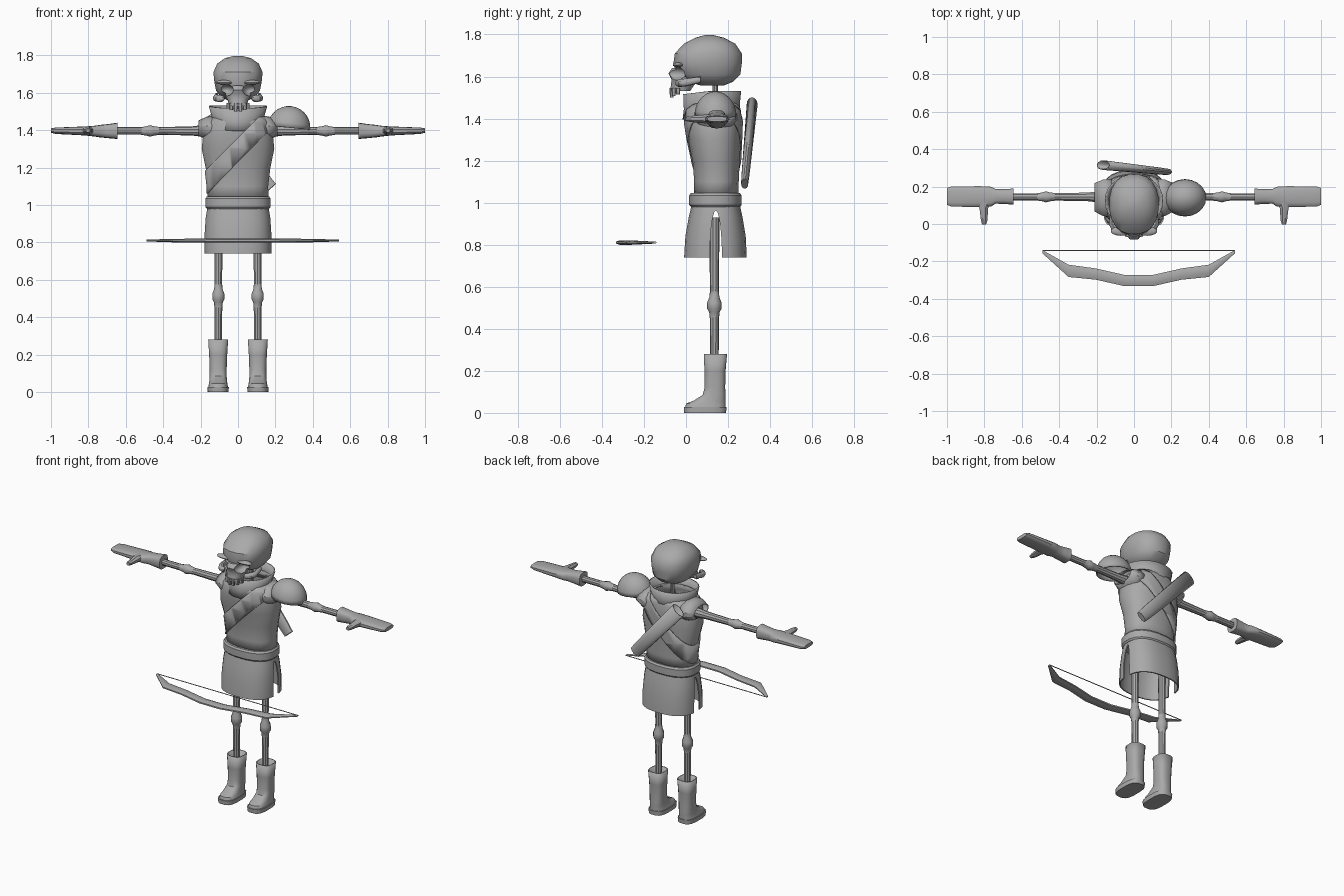
import bpy, bmesh, math
from mathutils import Matrix, Vector

if "Cube" in bpy.data.objects:
    bpy.data.objects.remove(bpy.data.objects["Cube"], do_unlink=True)

GREY = (0.4, 0.4, 0.4, 1)
mat = bpy.data.materials.new("plain grey")
mat.use_nodes = True
mat.diffuse_color = GREY
mat.node_tree.nodes["Principled BSDF"].inputs["Base Color"].default_value = GREY
parts = []


def make(name, bm, mirror=False, shell=0):
    bmesh.ops.recalc_face_normals(bm, faces=bm.faces[:])
    mesh = bpy.data.meshes.new(name)
    bm.to_mesh(mesh)
    bm.free()
    mesh.materials.append(mat)
    ob = bpy.data.objects.new(name, mesh)
    bpy.context.collection.objects.link(ob)
    if shell:
        mod = ob.modifiers.new("Shell", 'SOLIDIFY')
        mod.thickness, mod.offset = shell, -1
    if mirror:
        mod = ob.modifiers.new("Mirror", 'MIRROR')
        mod.use_mirror_merge = False
    parts.append(ob)
    return ob


def loft_mesh(rings, axis='Z', sides=16, power=2.0, ends="both"):
    """Skin rings of (t, u0, u1, v0, v1) along an axis."""
    bm = bmesh.new()
    loops = []
    for t, u0, u1, v0, v1 in rings:
        loop = []
        for i in range(sides):
            a = math.tau * (i + 0.5) / sides
            c, s = math.cos(a), math.sin(a)
            c = math.copysign(abs(c) ** (2 / power), c)
            s = math.copysign(abs(s) ** (2 / power), s)
            u = (u0 + u1 + (u1 - u0) * c) / 2
            v = (v0 + v1 + (v1 - v0) * s) / 2
            co = {'Z': (u, v, t), 'X': (t, u, v), 'Y': (u, t, v)}[axis]
            loop.append(bm.verts.new(co))
        loops.append(loop)
    for a, b in zip(loops, loops[1:]):
        for i in range(sides):
            j = (i + 1) % sides
            bm.faces.new((a[i], a[j], b[j], b[i]))
    if ends in ("both", "first"):
        bm.faces.new(loops[0])
    if ends == "both":
        bm.faces.new(loops[-1])
    return bm


def loft(name, rings, axis='Z', sides=16, power=2.0, ends="both", mirror=False, shell=0):
    return make(name, loft_mesh(rings, axis, sides, power, ends), mirror, shell)


def rod(name, points, axis, cu, cv, sides=10, mirror=True):
    """Round bone from (t, radius) pairs about a straight axis."""
    rings = [(t, cu - r, cu + r, cv - r, cv + r) for t, r in points]
    return loft(name, rings, axis, sides, mirror=mirror)


def ball_mesh(centre, size, segments=20, rows=12):
    bm = bmesh.new()
    bmesh.ops.create_uvsphere(bm, u_segments=segments, v_segments=rows, radius=1)
    bm.transform(Matrix.Translation(centre) @ Matrix.Diagonal((*size, 1)))
    return bm


def bake(ob):
    deps = bpy.context.evaluated_depsgraph_get()
    mesh = bpy.data.meshes.new_from_object(ob.evaluated_get(deps))
    ob.modifiers.clear()
    ob.data = mesh


def cut(targets, bm):
    cutter = make("cutter", bm)
    cutter.hide_render = True
    for ob in targets:
        mod = ob.modifiers.new("Cut", 'BOOLEAN')
        mod.operation, mod.solver, mod.object = 'DIFFERENCE', 'EXACT', cutter
        bake(ob)
    parts.remove(cutter)
    bpy.data.objects.remove(cutter, do_unlink=True)


def sym(rows):
    """Rings from (z, half width, front, back)."""
    return [(z, -w, w, f, b) for z, w, f, b in rows]


# Skull: cranium and upper jaw, hollowed for eyes and nose
cranium = loft("cranium", sym([
    (1.557, .05, .07, .18), (1.575, .09, .01, .225), (1.61, .118, -.045, .26),
    (1.66, .128, -.062, .267), (1.71, .133, -.055, .267), (1.757, .112, -.01, .235),
    (1.785, .07, .045, .18), (1.797, .025, .09, .13)]), sides=20, power=2.3)
jaw = loft("upper_jaw", sym([
    (1.53, .05, -.078, .02), (1.56, .055, -.072, .04), (1.585, .07, -.07, .05),
    (1.615, .06, -.085, .05), (1.64, .03, -.068, .05)]), sides=16, power=2.4)
for side in (1, -1):
    cut([cranium, jaw], ball_mesh((side * .067, -.06, 1.615), (.043, .062, .033)))
nose = bmesh.new()
bmesh.ops.create_cone(nose, cap_ends=True, segments=3, radius1=.026, radius2=.026, depth=.09)
nose.transform(Matrix.Translation((0, -.08, 1.566)) @ Matrix.Diagonal((.75, 1, 1.4, 1))
               @ Matrix.Rotation(math.pi / 2, 4, 'X') @ Matrix.Rotation(math.pi / 2, 4, 'Z'))
cut([jaw], nose)
loft("cheekbone", [(-.05, .075, .09, 1.56, 1.575), (-.035, .07, .12, 1.55, 1.588),
                   (.0, .1, .135, 1.553, 1.59), (.07, .105, .125, 1.57, 1.6)],
     'Y', 10, mirror=True)
brow = ball_mesh((.07, -.038, 1.656), (.055, .025, .012), 14, 8)
make("brow", brow, mirror=True)
for x, y, low in ((.013, -.068, 1.5), (.037, -.058, 1.508), (.052, -.038, 1.515)):
    loft("tooth", [(low, x - .01, x + .01, y - .009, y + .009),
                   (1.545, x - .011, x + .011, y - .011, y + .011)],
         sides=8, power=4, mirror=True)
rod("neck_spine", [(1.3, .013), (1.58, .013)], 'Z', 0, .14, mirror=False)

# Tunic body, sleeves and diagonal strap
TORSO = [(1.03, .165, .035, .25), (1.1, .163, .038, .252), (1.2, .175, .03, .257),
         (1.3, .196, .008, .262), (1.38, .188, -.005, .265), (1.44, .168, -.005, .262),
         (1.475, .135, .01, .25)]
loft("tunic_body", sym(TORSO), sides=20, power=2.3, ends="none", shell=.008)
loft("sleeve", [(.12, .035, .245, 1.33, 1.48), (.165, .04, .24, 1.345, 1.473),
                (.212, .065, .22, 1.372, 1.452)], 'X', 14, ends="none", mirror=True, shell=.006)
strap = loft_mesh(sym([(z, w + .007, f - .007, b + .007) for z, w, f, b in TORSO]),
                  sides=20, power=2.3, ends="none")
slope = Vector((-1, 0, 1))
for height, direction in ((1.23, -1), (1.36, 1)):
    bmesh.ops.bisect_plane(strap, geom=strap.verts[:] + strap.edges[:] + strap.faces[:],
                           plane_co=(0, 0, height), plane_no=slope * direction, clear_outer=True)
make("chest_strap", strap, shell=.007)

# Flared collar, dipping at the front
collar = loft_mesh(sym([(1.425, .135, -.018, .262), (1.47, .14, -.012, .258),
                        (1.53, .158, -.015, .264)]), sides=20, ends="none")
for v in collar.verts:
    v.co.z -= max(0, .125 - v.co.y) * (.2 if v.co.z < 1.5 else .1)
make("collar", collar, shell=.008)

# Belt and split skirt
loft("belt", sym([(.98, .168, .022, .258), (.99, .176, .014, .266),
                  (1.035, .176, .014, .266), (1.046, .168, .022, .258)]), sides=20, power=2.4)
skirt = loft("skirt", sym([(.74, .18, -.01, .29), (.84, .18, -.004, .285),
                           (.93, .174, .012, .27), (.985, .165, .025, .258)]),
             sides=24, power=2.5, ends="none", shell=.008)
slit = bmesh.new()
bmesh.ops.create_cone(slit, cap_ends=True, segments=24, radius1=1, radius2=1, depth=1)
slit.transform(Matrix.Translation((0, .142, .735)) @ Matrix.Diagonal((1, .029, .228, 1))
               @ Matrix.Rotation(math.pi / 2, 4, 'Y'))
cut([skirt], slit)

# Domed pad on the left shoulder
pad = ball_mesh((0, 0, 0), (.115, .1, .115), 20, 14)
bmesh.ops.delete(pad, geom=[v for v in pad.verts if v.co.z < -.001], context='VERTS')
pad.transform(Matrix.Translation((.272, .14, 1.414)) @ Matrix.Rotation(math.radians(6), 4, 'Y'))
make("shoulder_pad", pad, shell=.007)

# Arm and leg bones
rod("arm_bone", [(.1, .03), (.2, .03), (.25, .024), (.42, .021), (.45, .025), (.47, .031),
                 (.49, .025), (.52, .02), (.7, .02)], 'X', .145, 1.396)
rod("leg_bone", [(.2, .02), (.45, .022), (.48, .025), (.495, .034), (.525, .034),
                 (.55, .024), (.58, .021), (.75, .023), (.93, .025)], 'Z', .105, .135)

# Gloves: cuff, flat hand and thumb
loft("glove", [(.645, .103, .19, 1.353, 1.44), (.7, .107, .187, 1.358, 1.432),
               (.74, .108, .187, 1.362, 1.428), (.765, .092, .2, 1.366, 1.424),
               (.82, .09, .203, 1.372, 1.42), (.975, .092, .202, 1.38, 1.414),
               (1.0, .102, .194, 1.386, 1.41)], 'X', 14, 3, mirror=True)
loft("thumb", [(.12, .755, .845, 1.372, 1.422), (.085, .778, .828, 1.376, 1.42),
               (.02, .782, .82, 1.383, 1.413), (-.002, .79, .814, 1.388, 1.408)],
     'Y', 8, mirror=True)

# Boots with separate soles
loft("boot", [(.025, .052, .16, -.006, .19), (.045, .056, .156, .0, .19),
              (.058, .058, .154, .035, .19), (.085, .06, .152, .078, .189),
              (.12, .06, .152, .088, .187), (.2, .057, .155, .087, .189),
              (.28, .052, .16, .084, .196)], sides=16, power=2.8, ends="first",
     mirror=True, shell=.007)
loft("sole", [(0, .05, .163, -.01, .192), (.028, .048, .165, -.012, .194)],
     sides=16, power=3, mirror=True)

# Quiver slung across the back, open at the top
quiver = loft_mesh([(0, -.036, .036, -.017, .017), (.06, -.04, .04, -.019, .019),
                    (.51, -.048, .048, -.026, .026)], sides=14, ends="first")
foot, mouth = Vector((.176, .279, 1.09)), Vector((-.165, .315, 1.47))
aim = (mouth - foot).normalized()
across = Vector((0, 1, 0)).cross(aim).normalized()
frame = Matrix((across, aim.cross(across), aim)).transposed().to_4x4()
quiver.transform(Matrix.Translation(foot) @ frame)
make("quiver", quiver, shell=.006)

# Bow lying flat in front, with its string
MID, Z = .025, .81
half = [(.05 + .025, -.335, -.27, .012), (.23, -.3, -.235, .011),
        (.375, -.286, -.215, .01), (.514, -.158, -.139, .005)]
limb = [(MID + x, f, b, Z - h, Z + h) for x, f, b, h in half]
other = [(MID - x, f, b, Z - h, Z + h) for x, f, b, h in reversed(half)]
loft("bow", other + limb, 'X', 8)
rod("bow_string", [(-.488, .003), (.538, .003)], 'X', -.142, Z, 6, mirror=False)

# Smooth shading with sharp edges kept
bpy.ops.object.select_all(action='DESELECT')
for ob in parts:
    ob.select_set(True)
bpy.context.view_layer.objects.active = parts[0]
bpy.ops.object.shade_smooth_by_angle(angle=math.radians(35))
